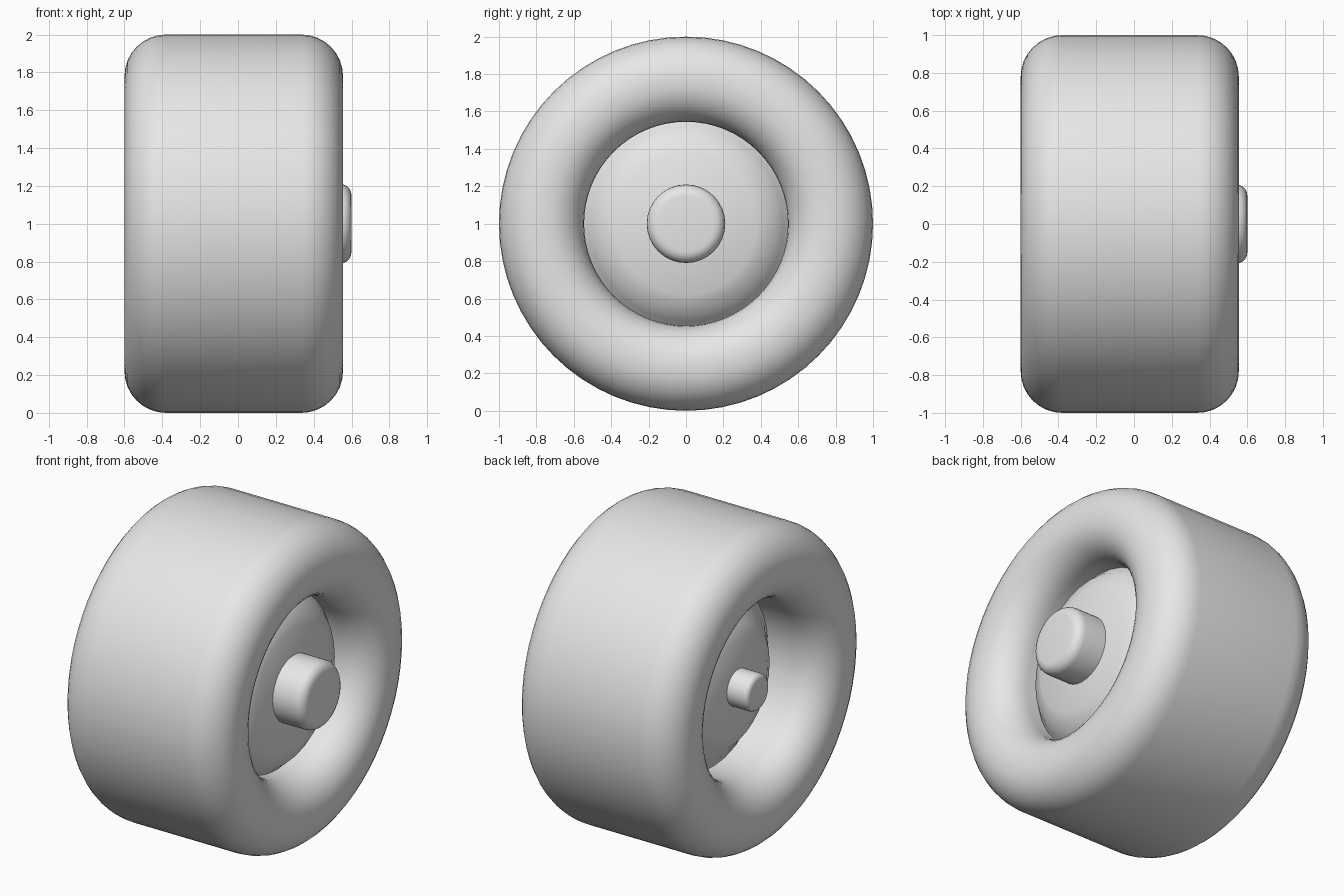
import bpy, bmesh, math

if "Cube" in bpy.data.objects:
    bpy.data.objects.remove(bpy.data.objects["Cube"])

grey = bpy.data.materials.new("light_grey")
grey.diffuse_color = (0.8, 0.8, 0.8, 1)
grey.use_nodes = True
grey.node_tree.nodes["Principled BSDF"].inputs["Base Color"].default_value = grey.diffuse_color


def lathe(name, profile, steps, closed=False, angle=40):
    """Spin (x, radius) points about the wheel axle (x axis, z = 1)."""
    bm = bmesh.new()
    rings = []
    for x, r in profile:
        if r < 1e-5:
            rings.append([bm.verts.new((x, 0, 1))])
        else:
            rings.append([bm.verts.new((x, r * math.sin(2 * math.pi * i / steps),
                                        1 + r * math.cos(2 * math.pi * i / steps)))
                          for i in range(steps)])
    pairs = list(zip(rings, rings[1:]))
    if closed:
        pairs.append((rings[-1], rings[0]))
    for a, b in pairs:
        for i in range(steps):
            j = (i + 1) % steps
            quad = [a[i % len(a)], a[j % len(a)], b[j % len(b)], b[i % len(b)]]
            bm.faces.new(list(dict.fromkeys(quad)))
    bmesh.ops.recalc_face_normals(bm, faces=bm.faces)
    mesh = bpy.data.meshes.new(name)
    bm.to_mesh(mesh)
    bm.free()
    mesh.materials.append(grey)
    ob = bpy.data.objects.new(name, mesh)
    bpy.context.collection.objects.link(ob)
    bpy.ops.object.select_all(action='DESELECT')
    ob.select_set(True)
    bpy.context.view_layer.objects.active = ob
    bpy.ops.object.shade_smooth_by_angle(angle=math.radians(angle))
    return ob


def arc(cx, cr, rad, a0, a1, n=8):
    """Arc of (x, radius) points, angles in degrees from the +x direction."""
    out = []
    for k in range(n + 1):
        a = math.radians(a0 + (a1 - a0) * k / n)
        out.append((cx + rad * math.cos(a), cr + rad * math.sin(a)))
    return out


# Tyre: fat rounded ring with a hole through the middle
tyre = (arc(-0.38, 0.78, 0.22, 180, 90) + arc(0.335, 0.78, 0.22, 90, 0)
        + arc(0.345, 0.755, 0.21, 0, -90) + arc(-0.39, 0.755, 0.21, -90, -180))
lathe("tyre", tyre, 64, closed=True)

# Hub: domed plate filling the hole, shallower on the outer side
hub = [(0.39, 0), (0.39, 0.38), (0.365, 0.43), (0.335, 0.49), (0.30, 0.52), (0.27, 0.55),
       (-0.19, 0.55), (-0.23, 0.49), (-0.32, 0.38), (-0.36, 0.30), (-0.37, 0)]
lathe("hub", hub, 32)

# Outer axle cap and smaller inner axle stub
lathe("axle_cap", [(0.30, 0), (0.30, 0.21)] + arc(0.54, 0.15, 0.06, 90, 0, 5) + [(0.60, 0)], 32)
lathe("axle_stub", [(-0.28, 0), (-0.28, 0.115)] + arc(-0.48, 0.085, 0.03, 90, 180, 4)
      + [(-0.51, 0)], 32)
